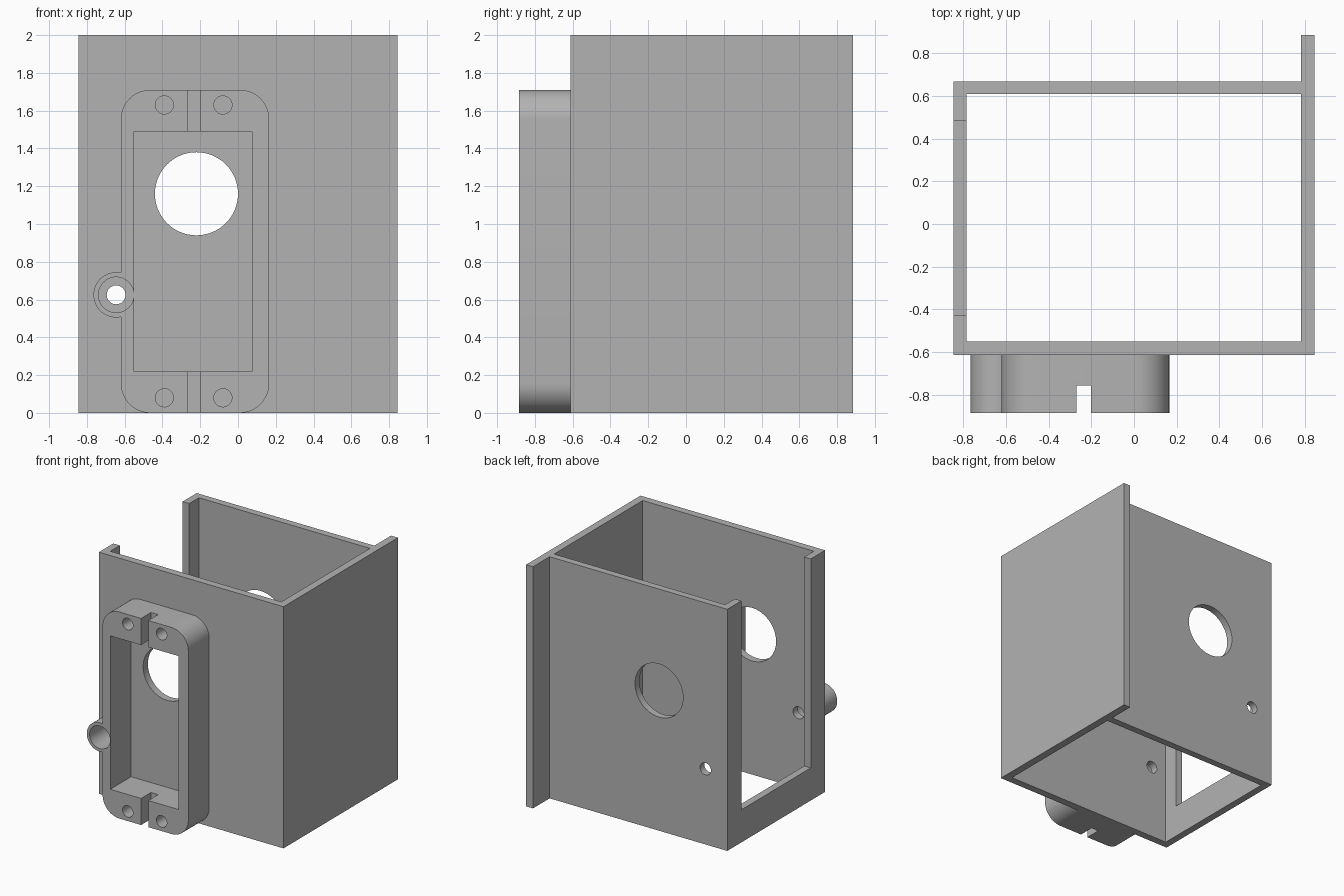
import bpy, bmesh, math
from mathutils import Vector

if "Cube" in bpy.data.objects:
    bpy.data.objects.remove(bpy.data.objects["Cube"], do_unlink=True)

# Single plain grey plastic
grey = bpy.data.materials.new("grey_plastic")
grey.use_nodes = True
grey.diffuse_color = (0.45, 0.45, 0.45, 1)
grey.node_tree.nodes["Principled BSDF"].inputs["Base Color"].default_value = (0.45, 0.45, 0.45, 1)


def prism(name, outline, axis, start, end):
    """Extrude a 2D outline along y (outline in x, z) or z (outline in x, y)."""
    def place(u, v, t):
        return (u, t, v) if axis == "y" else (u, v, t)
    bm = bmesh.new()
    face = bm.faces.new([bm.verts.new(place(u, v, start)) for u, v in outline])
    ext = bmesh.ops.extrude_face_region(bm, geom=[face])
    moved = [g for g in ext["geom"] if isinstance(g, bmesh.types.BMVert)]
    bmesh.ops.translate(bm, verts=moved, vec=Vector(place(0, 0, end - start)))
    bmesh.ops.recalc_face_normals(bm, faces=bm.faces)
    mesh = bpy.data.meshes.new(name)
    bm.to_mesh(mesh)
    bm.free()
    mesh.materials.append(grey)
    obj = bpy.data.objects.new(name, mesh)
    bpy.context.collection.objects.link(obj)
    return obj


def rect(x0, x1, v0, v1):
    return [(x0, v0), (x1, v0), (x1, v1), (x0, v1)]


def circle(cx, cz, r, n=64):
    return [(cx + r * math.cos(math.tau * i / n), cz + r * math.sin(math.tau * i / n))
            for i in range(n)]


def rounded_rect(x0, x1, z0, z1, r, n=12):
    corners = [(x1 - r, z1 - r), (x0 + r, z1 - r), (x0 + r, z0 + r), (x1 - r, z0 + r)]
    return [(cx + r * math.cos(math.pi / 2 * (q + i / n)),
             cz + r * math.sin(math.pi / 2 * (q + i / n)))
            for q, (cx, cz) in enumerate(corners) for i in range(n + 1)]


def combine(obj, tool, operation="DIFFERENCE"):
    """Apply a boolean with the tool, then discard the tool."""
    tool.hide_render = True
    mod = obj.modifiers.new("cut", "BOOLEAN")
    mod.operation, mod.solver, mod.object = operation, "EXACT", tool
    bpy.context.view_layer.update()
    evaluated = obj.evaluated_get(bpy.context.evaluated_depsgraph_get())
    mesh = bpy.data.meshes.new_from_object(evaluated)
    obj.modifiers.clear()
    obj.data = mesh
    bpy.data.objects.remove(tool, do_unlink=True)


HOLE = (-0.22, 1.16)     # large port centre
SCREW = (-0.645, 0.625)  # small fixing hole centre
FRONT, BACK = -0.885, 0.885

# Open-ended box with the right wall running on past the back as a fin
housing = prism("housing", [(-0.845, -0.612), (0.845, -0.612), (0.845, BACK), (0.782, BACK),
                            (0.782, 0.667), (-0.845, 0.667)], "z", 0, 2)
combine(housing, prism("inner_cutter", rect(-0.785, 0.782, -0.55, 0.609), "z", -0.1, 2.1))

# Notch in the side wall, open at the top
combine(housing, prism("notch_cutter", rect(-0.95, -0.7, -0.425, 0.483), "z", 0.27, 2.1))

# Port and fixing hole through front and back walls
combine(housing, prism("port_cutter", circle(*HOLE, 0.22), "y", -0.8, 0.8))
combine(housing, prism("fixing_cutter", circle(*SCREW, 0.05, 32), "y", -0.8, 0.8))

# Mounting frame on the front with a screw tube on its side
frame = prism("mounting_frame", rounded_rect(-0.62, 0.165, 0, 1.71, 0.155), "y", FRONT, -0.612)
combine(frame, prism("screw_tube", circle(*SCREW, 0.12, 48), "y", FRONT, -0.612), "UNION")
combine(frame, prism("window_cutter", rect(-0.55, 0.075, 0.22, 1.49), "y", -1, -0.5))
combine(frame, prism("bore_cutter", circle(*SCREW, 0.094, 48), "y", -1, -0.5))

# Cable slot and blind screw holes at both ends
combine(frame, prism("slot_cutter", rect(-0.268, -0.202, -1, -0.755), "z", -0.1, 1.8))
for x in (-0.39, -0.08):
    for z in (0.08, 1.63):
        combine(frame, prism("screw_cutter", circle(x, z, 0.048, 32), "y", -1, -0.7))

# Smooth curved walls, keep edges sharp
bpy.ops.object.select_all(action="DESELECT")
for obj in (housing, frame):
    obj.select_set(True)
    bpy.context.view_layer.objects.active = obj
bpy.ops.object.shade_smooth_by_angle(angle=math.radians(30))
